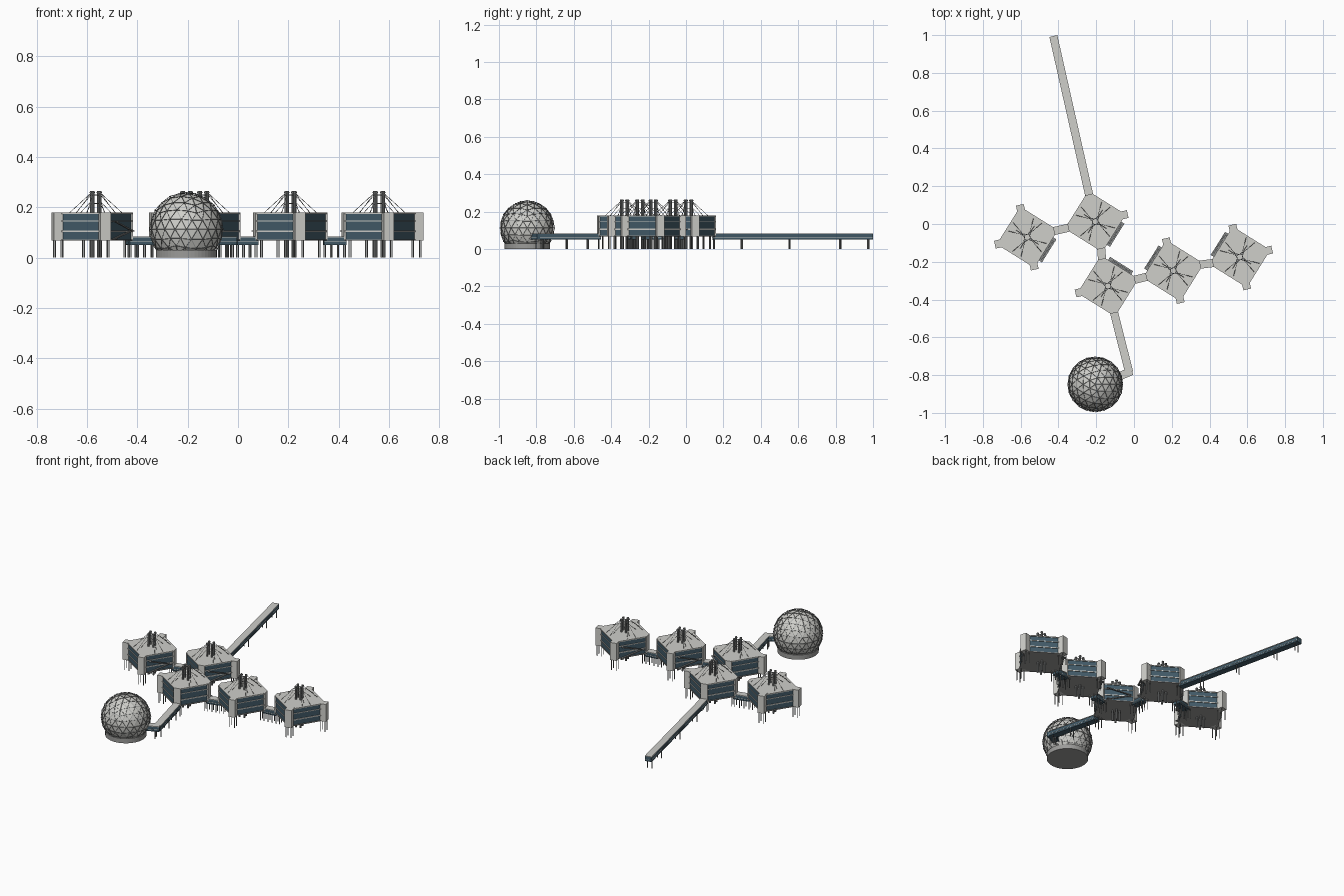
import bpy, bmesh, math
from mathutils import Vector, Matrix

if "Cube" in bpy.data.objects:
    bpy.data.objects.remove(bpy.data.objects["Cube"])


def material(name, c):
    m = bpy.data.materials.new(name)
    m.diffuse_color = (*c, 1)
    m.use_nodes = True
    m.node_tree.nodes["Principled BSDF"].inputs["Base Color"].default_value = m.diffuse_color
    return m


LIGHT = material("pale_panel", (0.62, 0.62, 0.59))
GLASS = material("blue_glass", (0.055, 0.105, 0.14))
STEEL = material("steel", (0.25, 0.26, 0.26))
FLOOR = material("floor_grey", (0.33, 0.33, 0.32))


def finish(bm, name, mat):
    me = bpy.data.meshes.new(name)
    bm.normal_update()
    bm.to_mesh(me)
    bm.free()
    ob = bpy.data.objects.new(name, me)
    bpy.context.collection.objects.link(ob)
    me.materials.append(mat)
    return ob


def prism(bm, pts, z0, z1):
    """Extrude a counter-clockwise plan outline from z0 to z1."""
    f = bm.faces.new([bm.verts.new((x, y, z0)) for x, y in pts])
    top = bmesh.ops.extrude_face_region(bm, geom=[f])
    vs = [v for v in top["geom"] if isinstance(v, bmesh.types.BMVert)]
    bmesh.ops.translate(bm, verts=vs, vec=(0, 0, z1 - z0))
    f.normal_flip()


def beam(bm, a, b, w, h):
    """Box of width w and height h running from a to b."""
    a, b = Vector(a), Vector(b)
    d = (b - a).normalized()
    side = d.cross(Vector((0, 0, 1))).normalized()
    up = side.cross(d)
    rot = Matrix((d, side, up)).transposed().to_4x4()
    m = Matrix.Translation((a + b) / 2) @ rot @ Matrix.Diagonal(((b - a).length, w, h, 1))
    bmesh.ops.create_cube(bm, size=1, matrix=m)


def rod(bm, a, b, r, n=8):
    a, b = Vector(a), Vector(b)
    d = b - a
    m = Matrix.Translation((a + b) / 2) @ d.to_track_quat('Z', 'Y').to_matrix().to_4x4()
    bmesh.ops.create_cone(bm, cap_ends=True, segments=n, radius1=r, radius2=r,
                          depth=d.length, matrix=m)


TURN = math.radians(13)          # direction of the first pod corner
Z0, Z1 = 0.068, 0.18             # pod floor and roof heights


def polar(c, ang, r, side=0.0):
    """Point at distance r along ang from c, shifted sideways."""
    return (c[0] + r * math.cos(ang) - side * math.sin(ang),
            c[1] + r * math.sin(ang) + side * math.cos(ang))


def octagon(c, inset=0.0):
    # square plan with narrow chamfered corners
    pts = []
    for k in range(4):
        a = TURN + k * math.pi / 2
        for s in (-0.021, 0.021):
            pts.append(polar(c, a, 0.145 - inset * 1.2, s))
    return pts


def pod(tag, c, towers, stair_side):
    # glazed volume
    bm = bmesh.new()
    prism(bm, octagon(c, 0.005), Z0 + 0.002, Z1 - 0.002)
    finish(bm, f"pod_{tag}_glazing", GLASS)
    # floor plate
    bm = bmesh.new()
    prism(bm, octagon(c), Z0, Z0 + 0.005)
    finish(bm, f"pod_{tag}_floor", FLOOR)
    # roof, spandrel bands and corner towers
    bm = bmesh.new()
    for a, b in ((Z1 - 0.006, Z1), (0.144, 0.148), (0.103, 0.109)):
        prism(bm, octagon(c), a, b)
    for k in range(4):
        a = TURN + k * math.pi / 2
        r = 0.176 if k in towers else 0.147
        p = [polar(c, a, 0.125, -0.021), polar(c, a, r, -0.021),
             polar(c, a, r, 0.021), polar(c, a, 0.125, 0.021)]
        prism(bm, p, Z0, Z1 + 0.0005)
    finish(bm, f"pod_{tag}_roof_and_towers", LIGHT)
    # stilts, masts and stay cables
    bm = bmesh.new()
    for k in range(4):
        a = TURN + k * math.pi / 2
        rs = (0.138, 0.168) if k in towers else (0.118, 0.14)
        for r in rs:
            for s in (-0.015, 0.015):
                p = polar(c, a, r, s)
                rod(bm, (*p, 0), (*p, Z0 + 0.004), 0.0025, 6)
        m = a + math.pi / 4
        p = polar(c, m, 0.021)
        rod(bm, (*p, 0), (*p, 0.265), 0.006, 10)
        q = polar(c, m, 0.021)
        rod(bm, (*q, 0.258), (*q, 0.262), 0.008, 10)
        for s in (-0.02, 0.02):
            rod(bm, (*p, 0.258), (*polar(c, m, 0.105, s * 1.3), Z1), 0.0011, 4)
        rod(bm, (*p, 0.225), (*polar(c, m, 0.07), Z1), 0.0011, 4)
        # tie to the neighbouring mast
        n = polar(c, m + math.pi / 2, 0.021)
        for z in (0.215, 0.25):
            rod(bm, (*p, z), (*n, z), 0.0018, 4)
    finish(bm, f"pod_{tag}_masts_and_stilts", STEEL)
    # outside stair: two crossing flights and landings
    bm = bmesh.new()
    a = TURN + math.pi / 4 + stair_side * math.pi / 2
    inner, outer = 0.122, 0.132
    beam(bm, (*polar(c, a, inner, -0.065), 0.072), (*polar(c, a, inner, 0.065), 0.106), 0.009, 0.005)
    beam(bm, (*polar(c, a, outer, 0.065), 0.106), (*polar(c, a, outer, -0.065), 0.144), 0.009, 0.005)
    for s, z in ((-0.065, 0.072), (0.065, 0.106), (-0.065, 0.144)):
        beam(bm, (*polar(c, a, 0.115, s), z), (*polar(c, a, 0.137, s), z), 0.014, 0.004)
    finish(bm, f"pod_{tag}_outside_stair", STEEL)


# pods: centre, corners carrying towers (0 right, 1 back, 2 left, 3 front), stair side
pods = {
    "west": ((-0.565, -0.07), (1, 2, 3), 3),
    "north": ((-0.205, 0.013), (0,), 3),
    "middle": ((-0.138, -0.328), (2,), 0),
    "east": ((0.208, -0.247), (1, 3), 1),
    "far_east": ((0.56, -0.175), (0, 1, 3), 1),
}
for tag, args in pods.items():
    pod(tag, *args)


def corner(tag, k):
    return polar(pods[tag][0], TURN + k * math.pi / 2, 0.135)


def bridge(name, pts, leg_ts):
    glass, pale, legs = bmesh.new(), bmesh.new(), bmesh.new()
    for i, (p, q) in enumerate(zip(pts, pts[1:])):
        at = lambda z: ((*p, z), (*q, z))
        beam(glass, *at(0.067), 0.038, 0.028)
        beam(pale, *at(0.0825), 0.043, 0.004)
        beam(pale, *at(0.063), 0.041, 0.002)
        beam(glass, *at(0.053), 0.042, 0.004)
        d = Vector((q[0] - p[0], q[1] - p[1]))
        n = Vector((-d.y, d.x)).normalized() * 0.014
        for t in leg_ts if i == 0 else ():
            for s in (-1, 1):
                x, y = Vector(p) + d * t + n * s
                rod(legs, (x, y, 0), (x, y, 0.056), 0.003, 6)
    finish(glass, name + "_glazing", GLASS)
    finish(pale, name + "_roof", LIGHT)
    finish(legs, name + "_stilts", STEEL)


# bridges between pods, to the shore and to the dome
bridge("bridge_west_north", [corner("west", 0), corner("north", 2)], (0.35, 0.65))
bridge("bridge_north_middle", [corner("north", 3), corner("middle", 1)], (0.35, 0.65))
bridge("bridge_middle_east", [corner("middle", 0), corner("east", 2)], (0.35, 0.65))
bridge("bridge_east_far_east", [corner("east", 0), corner("far_east", 2)], (0.35, 0.65))
bridge("shore_bridge", [corner("north", 1), (-0.427, 0.995)], (0.18, 0.48, 0.8, 0.975))
bridge("dome_bridge", [corner("middle", 3), (-0.026, -0.785)], (0.2, 0.55, 0.93))
bridge("dome_entrance", [(-0.012, -0.778), (-0.09, -0.812)], (0.3,))

# geodesic dome: faceted shell, strut lattice with nodes, round base
DC = Vector((-0.205, -0.849, 0.113))


def dome_mesh(r):
    bm = bmesh.new()
    bmesh.ops.create_icosphere(bm, subdivisions=3, radius=r, matrix=Matrix.Translation(DC))
    bmesh.ops.bisect_plane(bm, geom=bm.verts[:] + bm.edges[:] + bm.faces[:],
                           plane_co=(0, 0, 0.022), plane_no=(0, 0, 1), clear_inner=True)
    return bm


finish(dome_mesh(0.142), "dome_shell", LIGHT)
lattice = dome_mesh(0.146)
bm = bmesh.new()
for e in lattice.edges:
    rod(bm, e.verts[0].co, e.verts[1].co, 0.0013, 4)
for v in lattice.verts:
    d = (v.co - DC).normalized()
    rod(bm, v.co - d * 0.004, v.co + d * 0.002, 0.0025, 6)
lattice.free()
finish(bm, "dome_struts", STEEL)
bm = bmesh.new()
rod(bm, (DC.x, DC.y, 0), (DC.x, DC.y, 0.03), 0.121, 48)
base = finish(bm, "dome_base", FLOOR)
